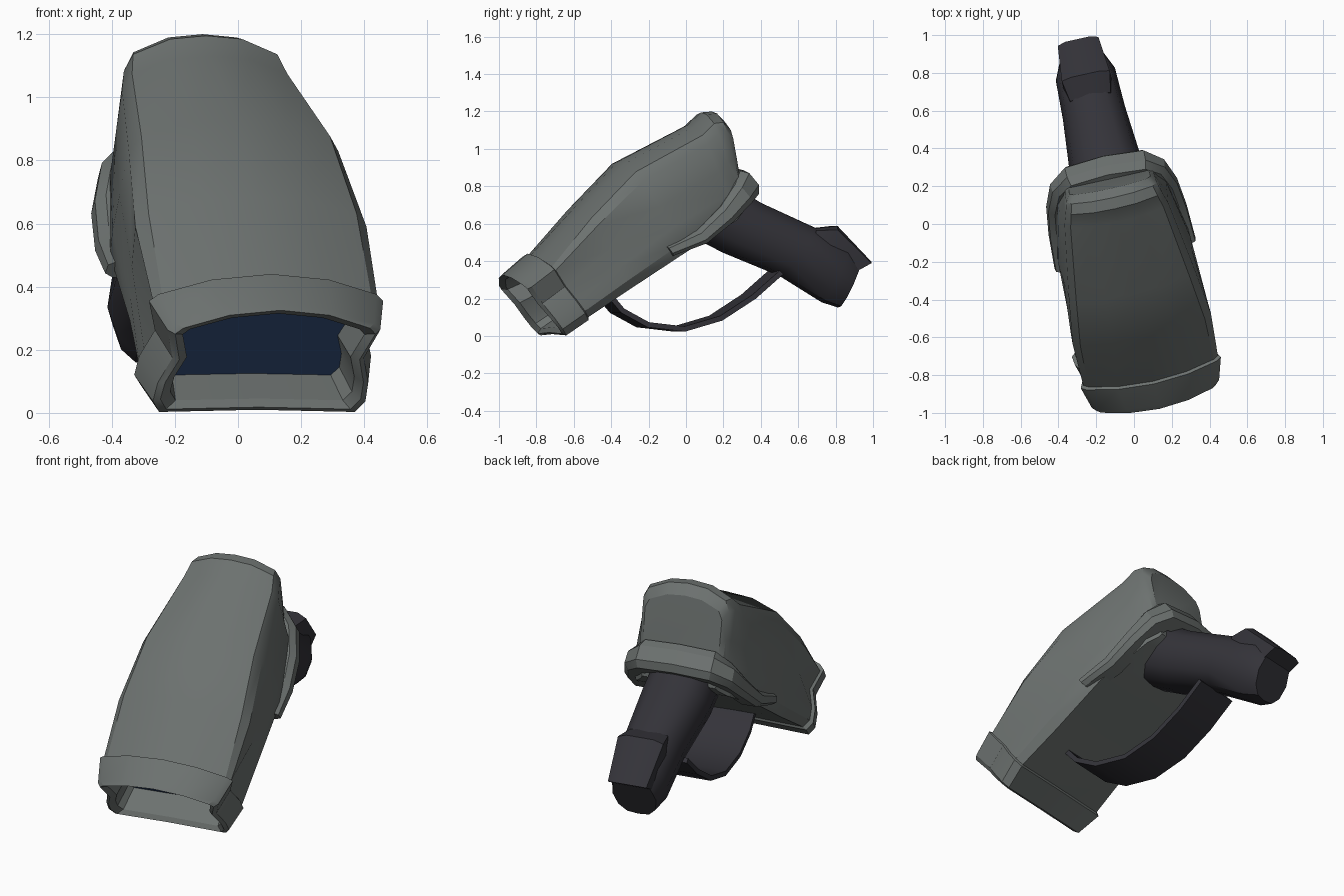
import bpy, bmesh, math
from mathutils import Vector

if "Cube" in bpy.data.objects:
    bpy.data.objects.remove(bpy.data.objects["Cube"])

YAW = math.radians(12.5)


def material(name, rgb):
    m = bpy.data.materials.new(name)
    m.diffuse_color = (*rgb, 1)
    m.use_nodes = True
    m.node_tree.nodes["Principled BSDF"].inputs["Base Color"].default_value = m.diffuse_color
    return m


GREY = material("grey_plastic", (0.15, 0.166, 0.16))
BLACK = material("black_rubber", (0.034, 0.033, 0.041))
BLUE = material("blue_window", (0.024, 0.056, 0.14))


def loft(name, rings, mats, angle=28, start_mat=0):
    """Skin a list of equal-length point rings and cap both ends."""
    bm = bmesh.new()
    loops = [[bm.verts.new(p) for p in r] for r in rings]
    n = len(loops[0])
    for a, b in zip(loops, loops[1:]):
        for i in range(n):
            bm.faces.new((a[i], a[(i + 1) % n], b[(i + 1) % n], b[i]))
    cap = bm.faces.new(loops[0][::-1])
    cap.material_index = start_mat
    bm.faces.new(loops[-1])
    bmesh.ops.recalc_face_normals(bm, faces=bm.faces)
    me = bpy.data.meshes.new(name)
    bm.to_mesh(me)
    bm.free()
    for m in mats:
        me.materials.append(m)
    for p in me.polygons:
        p.use_smooth = True
    me.set_sharp_from_angle(angle=math.radians(angle))
    ob = bpy.data.objects.new(name, me)
    ob.rotation_euler.z = YAW
    ob.location = (-0.078, -0.017, 0)
    bpy.context.collection.objects.link(ob)
    return ob


def section(half, top, bottom, w, shift=0):
    """Mirror a half outline (side, height) into a ring on a tilted plane."""
    outline = half + [(-a, t) for a, t in half[-2:0:-1]]
    return [(a * w + shift * (1 - t),
             bottom[0] + (top[0] - bottom[0]) * t,
             bottom[1] + (top[1] - bottom[1]) * t) for a, t in outline]


# Outlines run from top centre to bottom centre
rim = [(0, 1), (.5, .95), (.93, .82), (1, .76), (.9, .5), (.99, .27), (1, .1), (.92, 0), (0, .02)]
shell = [(0, 1), (.45, .98), (.9, .89), (1, .79), (.99, .5), (.97, .27), (.95, .1), (.85, 0), (0, 0)]
belly = [(0, 1), (.45, .98), (.9, .89), (1, .79), (1.03, .5), (1.05, .27), (1.04, .1), (.95, 0), (0, 0)]

# Scanner head: recessed window, lip, flared collar, then tapering shell
loft("scanner_head", [
    section(rim, (-.81, .37), (-.60, .12), .28, -.01),
    section(rim, (-.95, .315), (-.715, .04), .295, -.01),
    section(rim, (-.985, .325), (-.725, .012), .325, -.015),
    section(rim, (-.965, .345), (-.705, .003), .345, -.015),
    section(rim, (-.85, .44), (-.59, .085), .38, -.015),
    section(rim, (-.835, .43), (-.59, .10), .365, -.01),
    section(shell, (-.60, .68), (-.36, .25), .375),
    section(belly, (-.36, .93), (-.05, .45), .34),
    section(belly, (.03, 1.13), (.24, .62), .28),
    section(shell, (.10, 1.195), (.28, .66), .26),
    section(shell, (.16, 1.20), (.295, .68), .245),
    section(shell, (.21, 1.15), (.295, .69), .22),
], [GREY, BLUE], start_mat=1)

# Guard band wrapping the back of the head, with two forward arms
up = Vector((0, -.6, .8))
half_path = [  # side, y, z, half height
    (.355, -.15, .455, .033), (.347, .03, .53, .043), (.328, .17, .65, .053),
    (.285, .27, .76, .067), (.205, .325, .825, .08), (0, .34, .84, .08)]
path = half_path + [(-x, y, z, h) for x, y, z, h in half_path[-2::-1]]
rings = []
for i, (x, y, z, h) in enumerate(path):
    a, b = path[max(i - 1, 0)], path[min(i + 1, len(path) - 1)]
    tangent = (Vector(b[:3]) - Vector(a[:3])).normalized()
    out = tangent.cross(up).normalized()
    if out.dot(Vector((x, y, 0))) < 0 and abs(x) > .25:
        out = -out
    if abs(x) <= .25 and out.y < 0:
        out = -out
    c = Vector((x, y, z))
    rings.append([c + up * h - out * .085, c + up * h - out * .01, c + up * h * .5 + out * .022,
                  c - up * h * .5 + out * .027, c - up * h, c - up * h - out * .085])
loft("guard_band", rings, [GREY])

# Handle with raised butt at its end
grip = [(0, 1), (.5, .97), (.85, .8), (1, .5), (.85, .2), (.5, .03), (0, 0)]
loft("handle", [
    section(grip, (.25, .82), (.05, .53), .19),
    section(grip, (.42, .715), (.22, .445), .195),
    section(grip, (.71, .585), (.53, .32), .168),
    section(grip, (.90, .49), (.76, .18), .16),
    section(grip, (.965, .40), (.85, .152), .125),
], [BLACK], angle=35)

block = [(0, 1), (.6, 1), (1, .9), (1, 0), (0, 0)]
loft("handle_butt", [
    section(block, (.71, .575), (.68, .46), .11),
    section(block, (.83, .588), (.73, .38), .13),
    section(block, (1.02, .395), (.90, .33), .11),
], [BLACK])

# Curved strap under the head, joining the handle
strap_path = [(-.45, .24), (-.36, .135), (-.22, .06), (-.02, .037),
              (.18, .095), (.36, .21), (.51, .34)]
rings = []
for i, p in enumerate(strap_path):
    a, b = strap_path[max(i - 1, 0)], strap_path[min(i + 1, len(strap_path) - 1)]
    t = (Vector(b) - Vector(a)).normalized()
    ny, nz = -t.y * .014, t.x * .014
    w = .14
    rings.append([(-w, p[0] + ny, p[1] + nz), (w, p[0] + ny, p[1] + nz),
                  (w, p[0] - ny, p[1] - nz), (-w, p[0] - ny, p[1] - nz)])
loft("trigger_strap", rings, [BLACK])
